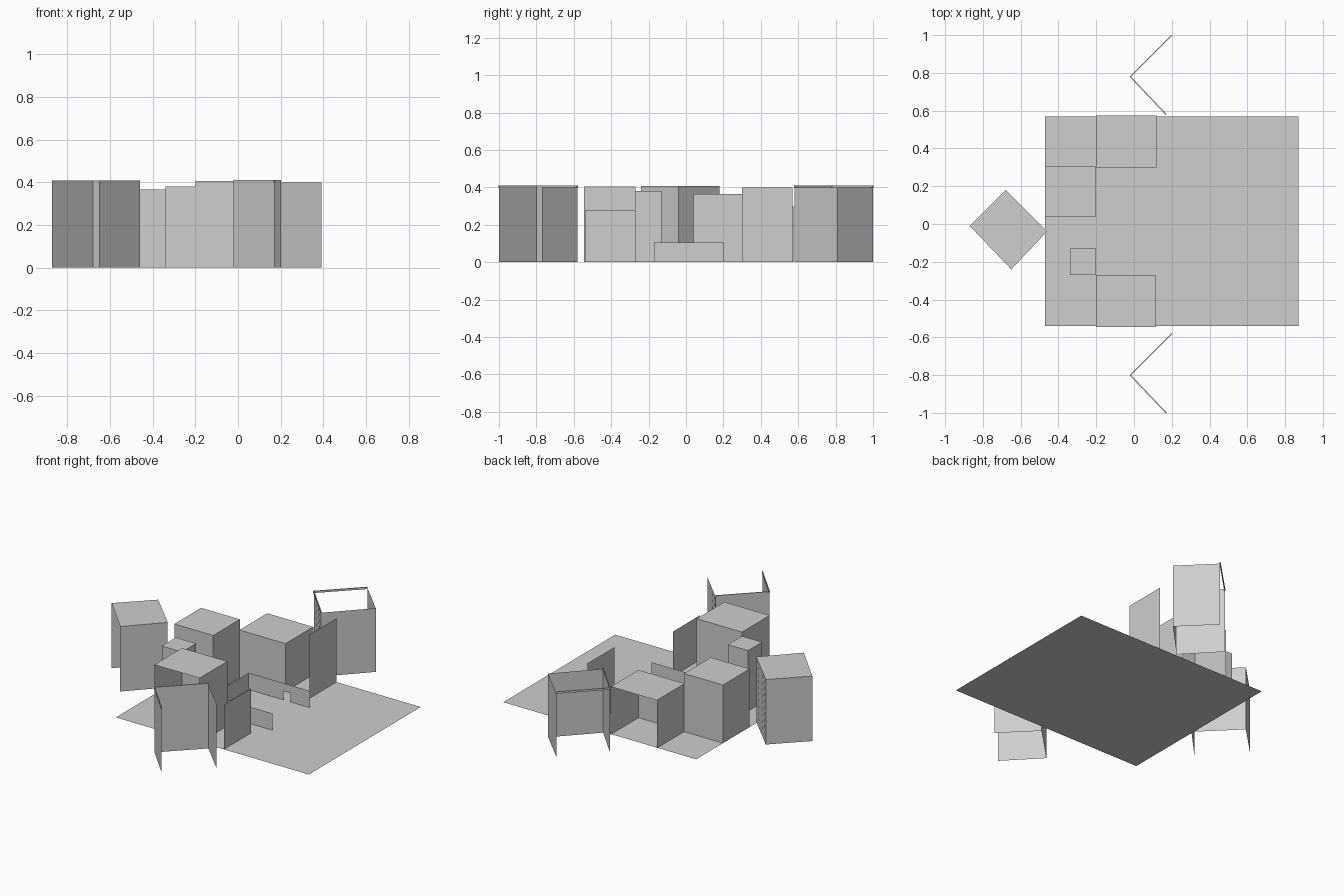
import bpy, bmesh
from mathutils import Vector

cube = bpy.data.objects.get("Cube")
if cube:
    bpy.data.objects.remove(cube, do_unlink=True)

grey = bpy.data.materials.new("concrete_grey")
grey.use_nodes = True
tone = (0.62, 0.62, 0.62, 1)
grey.diffuse_color = tone
grey.node_tree.nodes["Principled BSDF"].inputs["Base Color"].default_value = tone


def finish(name, bm):
    mesh = bpy.data.meshes.new(name)
    bm.to_mesh(mesh)
    bm.free()
    mesh.materials.append(grey)
    ob = bpy.data.objects.new(name, mesh)
    bpy.context.collection.objects.link(ob)


def quad(bm, p, q, z0, z1):
    """Upright sheet from p to q, facing the right-hand side of the path."""
    pts = [(*p, z0), (*q, z0), (*q, z1), (*p, z1)]
    bm.faces.new([bm.verts.new(c) for c in pts])


def flat(bm, corners, z):
    bm.faces.new([bm.verts.new((*c, z)) for c in corners])


def windows(bm, p, q, top, cols):
    """Grid of small slit plates just proud of the wall."""
    p, q = Vector(p), Vector(q)
    along = (q - p).normalized()
    out = Vector((along.y, -along.x)) * 0.003
    z = 0.05
    while z < top - 0.03:
        for i in range(cols):
            c = p.lerp(q, (i + 0.5) / cols) + out
            quad(bm, c - along * 0.005, c + along * 0.005, z, z + 0.018)
        z += 0.04


def block(name, ring, height, skip=(), glazed=(), roof=True):
    """Hollow building from a counter-clockwise plan; skip = open sides."""
    bm = bmesh.new()
    panes = bmesh.new()
    for i, p in enumerate(ring):
        q = ring[(i + 1) % len(ring)]
        if i not in skip:
            quad(bm, p, q, 0, height)
        if i in glazed:
            windows(panes, p, q, height, 5)
    if roof:
        flat(bm, ring, height)
    finish(name, bm)
    if glazed:
        finish(name + "_windows", panes)
    else:
        panes.free()


def rect(x0, x1, y0, y1):
    return [(x0, y0), (x1, y0), (x1, y1), (x0, y1)]


def sheet(name, p, q, z0, z1):
    bm = bmesh.new()
    quad(bm, p, q, z0, z1)
    finish(name, bm)


def rim(name, p, q, z0, z1):
    """Slim bar along the top of a wall."""
    p, q = Vector(p), Vector(q)
    d = (q - p).normalized()
    n = Vector((d.y, -d.x)) * 0.003
    bm = bmesh.new()
    ring = [p + n, q + n, q - n, p - n]
    for i in range(4):
        quad(bm, ring[i], ring[(i + 1) % 4], z0, z1)
    flat(bm, ring, z1)
    finish(name, bm)


# Ground sheet
bm = bmesh.new()
flat(bm, rect(-0.47, 0.87, -0.54, 0.57), 0)
finish("ground", bm)

# Square blocks: sides are front, left, back, right
block("front_block", rect(-0.2, 0.115, -0.545, -0.27), 0.405, skip=(0,), glazed=(1, 2))
block("back_block", rect(-0.2, 0.12, 0.3, 0.575), 0.30, skip=(2,), glazed=(0, 1))
block("side_block", rect(-0.47, -0.2, 0.04, 0.305), 0.365, glazed=(0, 1))
block("small_tower", rect(-0.34, -0.2, -0.27, -0.13), 0.38)

# Turned block, open on its outer front side
turned = [(-0.87, -0.01), (-0.65, -0.24), (-0.46, -0.04), (-0.68, 0.18)]
block("turned_block", turned, 0.408, skip=(0,), glazed=(1, 2))

# Roofless three-sided corner blocks
front_ring = [(-0.02, -0.8), (0.17, -1.0), (0.39, -0.77), (0.2, -0.58)]
block("front_corner_block", front_ring, 0.40, skip=(1,), glazed=(2,), roof=False)
back_ring = [(-0.02, 0.78), (0.17, 0.58), (0.39, 0.81), (0.2, 1.0)]
block("back_corner_block", back_ring, 0.40, skip=(3,), glazed=(0, 1), roof=False)

# Windows on the inner face of the front corner block
bm = bmesh.new()
windows(bm, front_ring[0], front_ring[3], 0.40, 5)
finish("front_corner_inner_windows", bm)

# Top rims of the corner blocks
for name, ring in (("front", front_ring), ("back", back_ring)):
    rim(name + "_rim_a", ring[0], ring[1], 0.398, 0.41)
    rim(name + "_rim_b", ring[3], ring[0], 0.398, 0.41)

# Free-standing screen walls
sheet("front_screen_wall", (0.28, -0.54), (0.28, -0.27), 0, 0.28)
sheet("back_screen_wall", (0.285, 0.3), (0.285, 0.57), 0, 0.40)

# Low courtyard walls, with a small doorway in the back one
sheet("court_wall_front", (-0.066, -0.17), (0.36, -0.17), 0, 0.105)
sheet("court_wall_end", (-0.066, -0.17), (-0.066, 0.2), 0, 0.105)
bm = bmesh.new()
quad(bm, (-0.066, 0.2), (0.175, 0.2), 0, 0.105)
quad(bm, (0.175, 0.2), (0.225, 0.2), 0.055, 0.105)
quad(bm, (0.225, 0.2), (0.36, 0.2), 0, 0.105)
finish("court_wall_back", bm)
